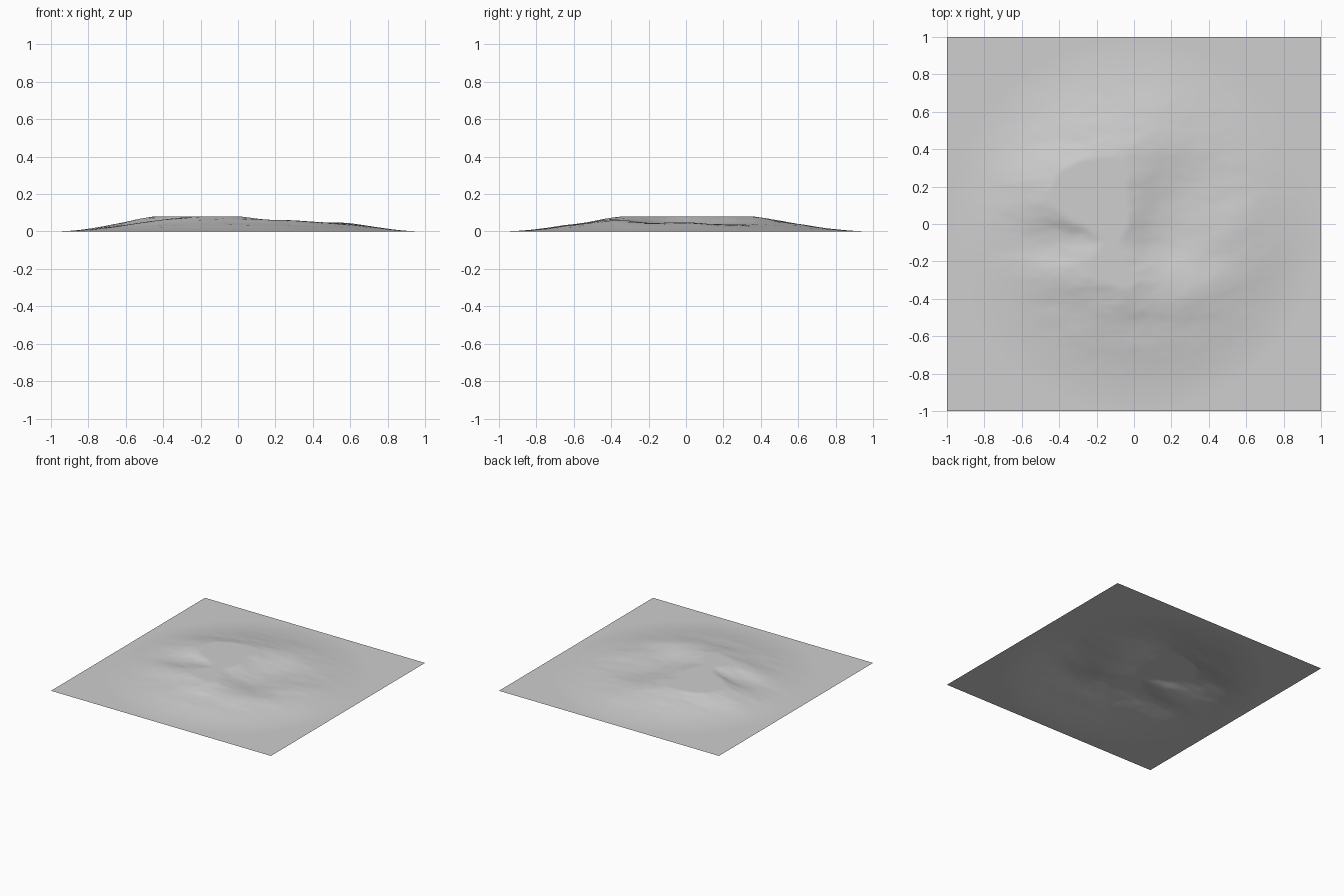
import bpy
import bmesh
import math
from mathutils import Vector, noise

if "Cube" in bpy.data.objects:
    bpy.data.objects.remove(bpy.data.objects["Cube"])

PLATEAU = 0.08   # hilltops are cut off flat at this height

# Broad hills (+) and hollows (-): x, y, radius x, radius y, strength
FEATURES = [
    (0.14, 0.03, 0.16, 0.25, -0.050),    # central basin
    (0.35, 0.20, 0.20, 0.20, -0.050),    # north-east hollow
    (0.30, -0.14, 0.20, 0.12, -0.035),   # south-east hollow
    (-0.42, -0.08, 0.20, 0.08, -0.045),  # western valley
    (-0.62, 0.16, 0.20, 0.15, 0.040),    # western ridge
    (0.72, -0.05, 0.15, 0.25, 0.035),    # eastern ridge
    (-0.45, 0.35, 0.20, 0.12, 0.015),    # north-west shoulder
    (-0.10, -0.52, 0.30, 0.06, -0.012),  # southern step
]


def height(x, y):
    # Round falloff to flat ground at the rim
    d = max(0.0, 1.0 - math.hypot(x, y))
    falloff = d * d * (3 - 2 * d)
    amount = 0.12
    for cx, cy, rx, ry, strength in FEATURES:
        amount += strength * math.exp(-((x - cx) / rx) ** 2 / 2
                                      - ((y - cy) / ry) ** 2 / 2)
    # Small east-west weathering ripples
    p = Vector((x * 3.0, y * 6.0, 4.7))
    ripple = noise.fractal(p, 1.0, 2.0, 4)
    amount *= 1 + 0.09 * max(-1.5, min(1.5, ripple))
    return max(0.0, min(PLATEAU, amount * falloff))


# Terrain sheet
bm = bmesh.new()
bmesh.ops.create_grid(bm, x_segments=128, y_segments=128, size=1.0)
for v in bm.verts:
    v.co.z = height(v.co.x, v.co.y)
for f in bm.faces:
    f.smooth = True
mesh = bpy.data.meshes.new("terrain")
bm.to_mesh(mesh)
bm.free()

grey = bpy.data.materials.new("stone grey")
grey.diffuse_color = (0.62, 0.62, 0.62, 1)
grey.use_nodes = True
grey.node_tree.nodes["Principled BSDF"].inputs["Base Color"].default_value = grey.diffuse_color
mesh.materials.append(grey)

terrain = bpy.data.objects.new("terrain", mesh)
bpy.context.collection.objects.link(terrain)
